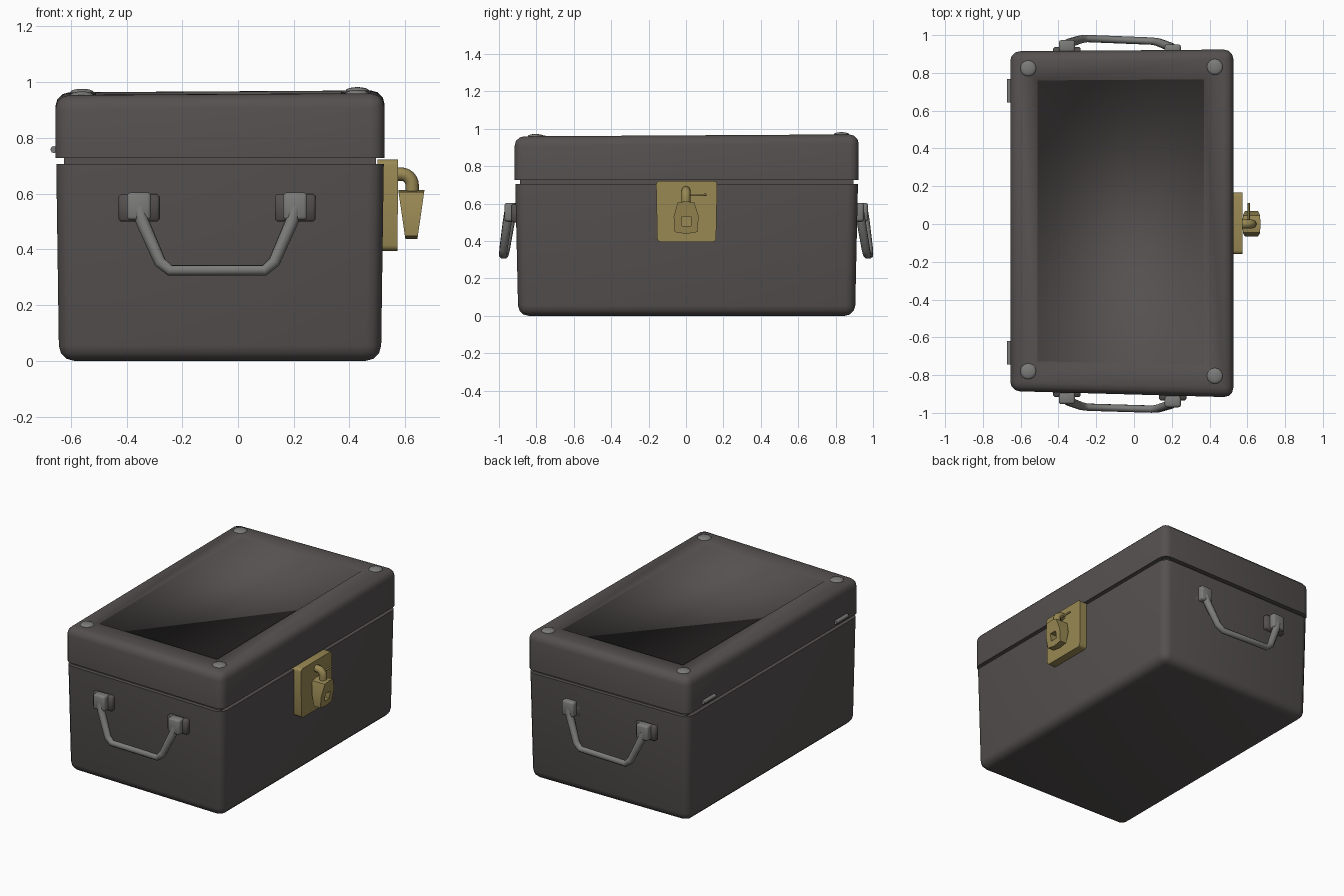
import bpy, bmesh, math
from mathutils import Matrix, Vector

cube = bpy.data.objects.get("Cube")
if cube:
    bpy.data.objects.remove(cube, do_unlink=True)


def material(name, color):
    m = bpy.data.materials.new(name)
    m.use_nodes = True
    m.diffuse_color = (*color, 1)
    m.node_tree.nodes["Principled BSDF"].inputs["Base Color"].default_value = (*color, 1)
    return m


DARK = material("dark grey", (0.09, 0.081, 0.079))
METAL = material("metal grey", (0.2, 0.2, 0.195))
BRASS = material("brass", (0.32, 0.25, 0.088))


def crooked(x, y):
    """The hand-made chest is a little longer on its lock side."""
    return y * (1 + (0.031 if y < 0 else 0.009) * (x + 0.065))


def lid_height(x, y):
    """The lid top slopes gently up towards the rear and the lock side."""
    return 0.962 + 0.006 * y + 0.006 * x


def skew(bm):
    for v in bm.verts:
        v.co.y = crooked(v.co.x, v.co.y)


def finish(bm, name, mat, angle=50, soft=()):
    """Shade smooth, keep edges above the angle sharp, except the soft ones."""
    bmesh.ops.recalc_face_normals(bm, faces=bm.faces)
    for f in bm.faces:
        f.smooth = True
    for e in bm.edges:
        e.smooth = e in soft or e.calc_face_angle(0) < math.radians(angle)
    mesh = bpy.data.meshes.new(name)
    bm.to_mesh(mesh)
    bm.free()
    mesh.materials.append(mat)
    ob = bpy.data.objects.new(name, mesh)
    bpy.context.collection.objects.link(ob)


def box_mesh(lo, hi, taper=1.0, offset=0.0, segments=3, rule=lambda a, b: True):
    """Box whose bottom is scaled by taper; edges that pass the rule are rounded."""
    lo, hi = Vector(lo), Vector(hi)
    mid, size = (lo + hi) / 2, hi - lo
    bm = bmesh.new()
    bmesh.ops.create_cube(bm, size=1)
    picked = [e for e in bm.edges if rule(e.verts[0].co.copy(), e.verts[1].co.copy())]
    for v in bm.verts:
        k = taper if v.co.z < 0 else 1
        v.co = mid + Vector((v.co.x * size.x * k, v.co.y * size.y * k, v.co.z * size.z))
    if offset:
        bmesh.ops.bevel(bm, geom=picked, offset=offset, segments=segments,
                        profile=0.5, affect='EDGES')
    return bm


def tube(name, points, radius, mat):
    """Round bar through points (x, y, z, relative thickness)."""
    cu = bpy.data.curves.new(name, 'CURVE')
    cu.dimensions = '3D'
    cu.bevel_depth, cu.bevel_resolution, cu.use_fill_caps = radius, 2, True
    sp = cu.splines.new('POLY')
    sp.points.add(len(points) - 1)
    for p, (x, y, z, r) in zip(sp.points, points):
        p.co = (x, y, z, 1)
        p.radius = r
    sp.use_smooth = True
    cu.materials.append(mat)
    bpy.context.collection.objects.link(bpy.data.objects.new(name, cu))


# Box body, rounded everywhere but at its top rim
bm = box_mesh((-0.652, -0.898, 0), (0.523, 0.915, 0.706), 0.983, 0.055, 3,
              lambda a, b: a.z < 0 or b.z < 0)
skew(bm)
finish(bm, "box_body", DARK)

# Recessed seam between body and lid
bm = box_mesh((-0.625, -0.872, 0.6), (0.495, 0.89, 0.8))
skew(bm)
finish(bm, "seam_lip", DARK)

# Lid with a barely sunken, softly shaded top panel
bm = box_mesh((-0.655, -0.901, 0.727), (0.526, 0.919, 0.962), 1.0, 0.05, 3,
              lambda a, b: a.z > 0 or b.z > 0)
bm.normal_update()
top = max((f for f in bm.faces if f.normal.z > 0.9), key=lambda f: f.calc_area())
bmesh.ops.inset_individual(bm, faces=[top], thickness=0.1)
for v in top.verts:
    v.co.x = 0.37 if v.co.x > 0 else -0.51
    v.co.y = 0.763 if v.co.y > 0 else -0.737
bmesh.ops.inset_individual(bm, faces=[top], thickness=0.0, depth=-0.006)
soft = {e for f in bm.faces for e in f.edges if f.calc_center_median().z > 0.9}
for v in bm.verts:
    if v.co.z > 0.85:
        v.co.z += lid_height(v.co.x, v.co.y) - 0.962
skew(bm)
finish(bm, "lid", DARK, soft=soft)

# Low domed rivets at the lid corners
for x in (-0.56, 0.428):
    for y in (-0.792, 0.828):
        bm = bmesh.new()
        bmesh.ops.create_uvsphere(bm, u_segments=16, v_segments=8, radius=0.042)
        spot = Matrix.Translation((x, crooked(x, y), lid_height(x, y)))
        bmesh.ops.transform(bm, verts=bm.verts, matrix=spot @ Matrix.Diagonal((1, 1, 0.3, 1)))
        finish(bm, "lid_rivet", METAL)

# Hinge barrels on the back
for y in (-0.682, 0.705):
    tube("hinge", [(-0.66, y - 0.063, 0.758, 1), (-0.66, y + 0.063, 0.758, 1)], 0.013, METAL)

# Carrying handles on both ends, each hanging slightly askew
MID = -0.075
for s, end, slope in ((-1, "front", -0.03), (1, "rear", -0.04)):
    for side in (-1, 1):
        x = MID + side * 0.28
        lean = slope * side * 0.28

        def span(a, b):
            return min(s * a, s * b) + lean, max(s * a, s * b) + lean
        y0, y1 = span(0.86, 0.925)
        finish(box_mesh((x - 0.073, y0, 0.5), (x + 0.073, y1, 0.598), 1, 0.008, 1),
               end + "_handle_plate", DARK)
        y0, y1 = span(0.9, 0.962)
        finish(box_mesh((x - 0.043, y0, 0.505), (x + 0.043, y1, 0.604), 1, 0.012, 2),
               end + "_handle_bracket", METAL)
    half = [(0.28, 0.94, 0.55, 1.2), (0.268, 0.948, 0.5, 1.2), (0.205, 0.97, 0.355, 1.1),
            (0.17, 0.975, 0.325, 1)]
    path = [(MID - x, s * y - slope * x, z, r) for x, y, z, r in half]
    path += [(MID + x, s * y + slope * x, z, r) for x, y, z, r in reversed(half)]
    tube(end + "_handle_grip", path, 0.0205, METAL)

# Brass lock plate on the right wall
bm = box_mesh((0.5, -0.16, 0.395), (0.574, 0.167, 0.722), 0.96, 0.02, 3,
              lambda a, b: a.x != b.x)
finish(bm, "lock_plate", BRASS)

# Padlock body: wedge-shaped ring around a square keyhole
outer = [(-0.045, 0.605), (0, 0.613), (0.045, 0.605), (0.068, 0.53),
         (0.06, 0.448), (0, 0.438), (-0.06, 0.448), (-0.066, 0.53)]
inner = [(-0.022, 0.53), (0.003, 0.53), (0.028, 0.53), (0.028, 0.505),
         (0.028, 0.48), (0.003, 0.48), (-0.022, 0.48), (-0.022, 0.505)]
bm = bmesh.new()
rings = []
for loop, side in ((outer, 1), (inner, 1), (inner, -1), (outer, -1)):
    rings.append([bm.verts.new((0.622 + side * (0.022 + (z - 0.44) * 0.145), y, z))
                  for y, z in loop])
for i, ring in enumerate(rings):
    nxt = rings[(i + 1) % 4]
    for j in range(8):
        k = (j + 1) % 8
        bm.faces.new((ring[j], ring[k], nxt[k], nxt[j]))
finish(bm, "padlock_body", BRASS)

# Shackle arching from the plate into the padlock, and its locking pin
arc = [(0.56, 0, 0.67, 1)]
for i in range(7):
    a = math.radians(90 - 15 * i)
    arc.append((0.585 + 0.04 * math.cos(a), 0, 0.63 + 0.04 * math.sin(a), 1))
tube("padlock_shackle", arc + [(0.625, 0, 0.58, 1)], 0.024, BRASS)
tube("lock_pin", [(0.607, 0, 0.645, 1), (0.607, 0.11, 0.647, 1)], 0.006, BRASS)
